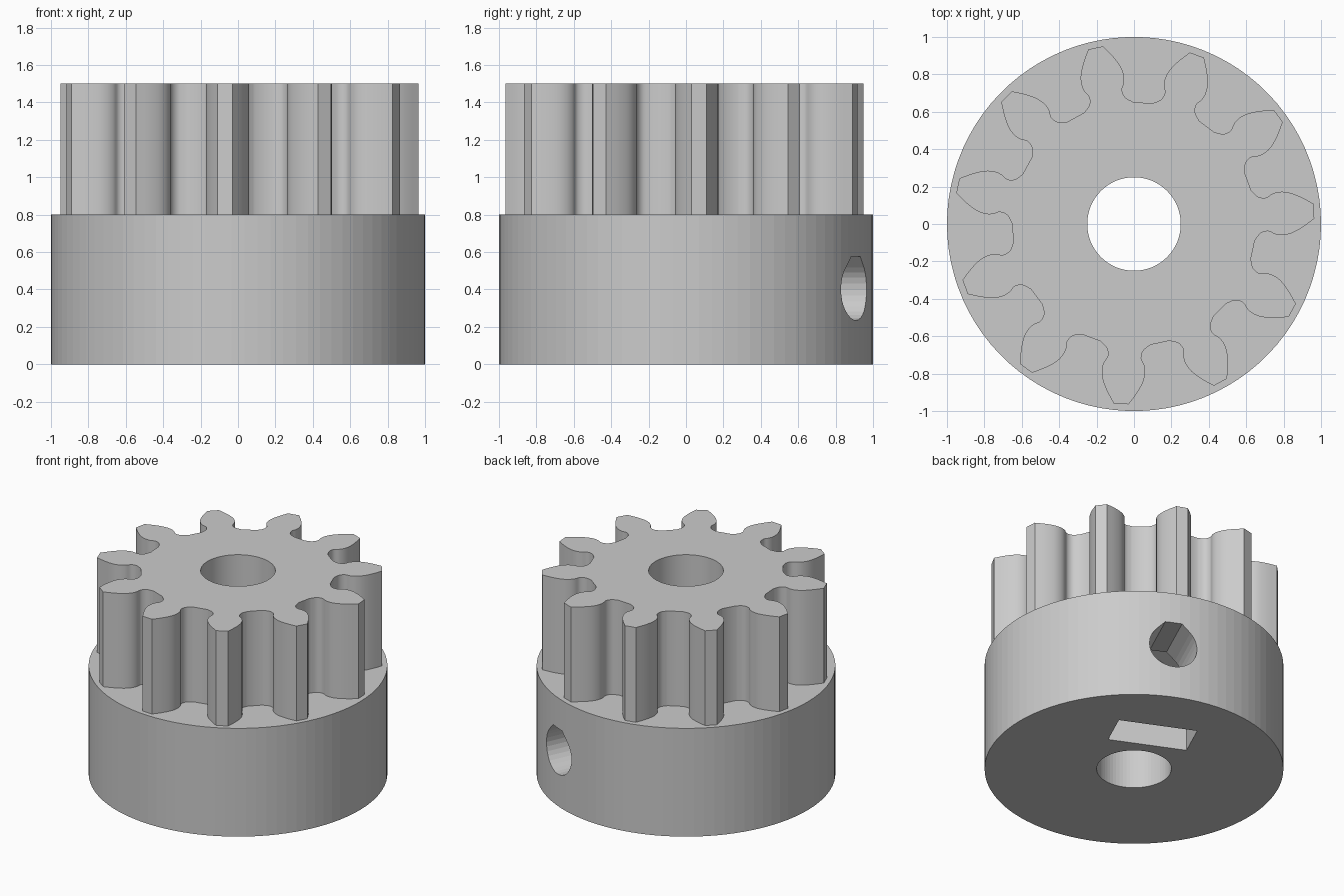
import bpy, bmesh
from math import sin, cos, pi, radians
from mathutils import Matrix, Vector

if "Cube" in bpy.data.objects:
    bpy.data.objects.remove(bpy.data.objects["Cube"])

grey = bpy.data.materials.new("plain grey")
grey.use_nodes = True
grey.diffuse_color = (0.6, 0.6, 0.6, 1)
grey.node_tree.nodes["Principled BSDF"].inputs["Base Color"].default_value = (0.6, 0.6, 0.6, 1)


def prism(name, outline, low, high, matrix=Matrix()):
    """Extrude a closed 2D outline from low to high along local z."""
    bm = bmesh.new()
    base = bm.faces.new([bm.verts.new((x, y, low)) for x, y in outline])
    top = bmesh.ops.extrude_face_region(bm, geom=[base])["geom"]
    verts = [v for v in top if isinstance(v, bmesh.types.BMVert)]
    bmesh.ops.translate(bm, vec=(0, 0, high - low), verts=verts)
    bmesh.ops.recalc_face_normals(bm, faces=bm.faces)
    bm.transform(matrix)
    mesh = bpy.data.meshes.new(name)
    bm.to_mesh(mesh)
    bm.free()
    mesh.materials.append(grey)
    obj = bpy.data.objects.new(name, mesh)
    bpy.context.collection.objects.link(obj)
    return obj


def select_only(obj):
    bpy.ops.object.select_all(action='DESELECT')
    obj.select_set(True)
    bpy.context.view_layer.objects.active = obj


def cut(obj, cutter):
    mod = obj.modifiers.new("cut", 'BOOLEAN')
    mod.operation, mod.solver, mod.object = 'DIFFERENCE', 'EXACT', cutter
    select_only(obj)
    bpy.ops.object.modifier_apply(modifier=mod.name)


def arc(radius, start, end, steps):
    angles = [radians(start + (end - start) * i / steps) for i in range(steps + 1)]
    return [(radius * cos(a), radius * sin(a)) for a in angles]


def circle(radius, sides):
    return arc(radius, 0, 360, sides)[:-1]


def smooth_path(points, steps=4):
    """Catmull-Rom curve through the points."""
    p = [Vector(q) for q in points]
    p = [2 * p[0] - p[1]] + p + [2 * p[-1] - p[-2]]
    out = []
    for a, b, c, d in zip(p, p[1:], p[2:], p[3:]):
        for i in range(steps):
            t = i / steps
            out.append(0.5 * (2 * b + (c - a) * t + (2 * a - 5 * b + 4 * c - d) * t * t
                              + (3 * b - a - 3 * c + d) * t ** 3))
    return out + [p[-2]]


# Gear outline: one tooth gap (sideways, outward), mirrored and repeated
TEETH = 11
PITCH = 2 * pi / TEETH
half_gap = smooth_path([(0.233, 0.936), (0.175, 0.885), (0.132, 0.835), (0.111, 0.79),
                        (0.107, 0.75), (0.115, 0.71), (0.095, 0.672), (0.05, 0.65)])
gap = [(s, r) for s, r in half_gap] + [(-s, r) for s, r in reversed(half_gap)]
gear_outline = []
for k in range(TEETH):
    a = radians(4.1) + (k + 0.5) * PITCH
    gear_outline += [(r * cos(a) + s * sin(a), r * sin(a) - s * cos(a)) for s, r in gap]
gear = prism("gear_teeth", gear_outline, 0.8, 1.5)

# Hub drum
hub = prism("hub", circle(1, 90), 0, 0.8)

# Shaft bore through both parts
bore = prism("bore_cutter", circle(0.25, 64), -0.1, 1.6)

# Frame pointing out along the set screw: local x sideways, y up, z outward
SCREW = 2 * PITCH
out = Vector((cos(SCREW), sin(SCREW), 0))
up = Vector((0, 0, 1))
side = up.cross(out)
frame = Matrix((side, up, out)).transposed().to_4x4()
frame.translation = (0, 0, 0.4)

# Set screw hole with a flat-topped teardrop section
screw_outline = arc(0.165, 135, 405, 24) + [(0.058, 0.175), (-0.058, 0.175)]
screw = prism("screw_hole_cutter", screw_outline, 0, 1.2, frame)

# Nut slot, open at the bottom with a hexagon peak
w = 0.272
nut_outline = [(-w, -0.5), (w, -0.5), (w, w * 0.577), (0, w * 1.155), (-w, w * 0.577)]
nut = prism("nut_slot_cutter", nut_outline, 0.335, 0.605, frame)

cut(gear, bore)
for cutter in (bore, screw, nut):
    cut(hub, cutter)
for cutter in (bore, screw, nut):
    bpy.data.objects.remove(cutter)

select_only(gear)
bpy.ops.object.shade_smooth_by_angle(angle=radians(25))
